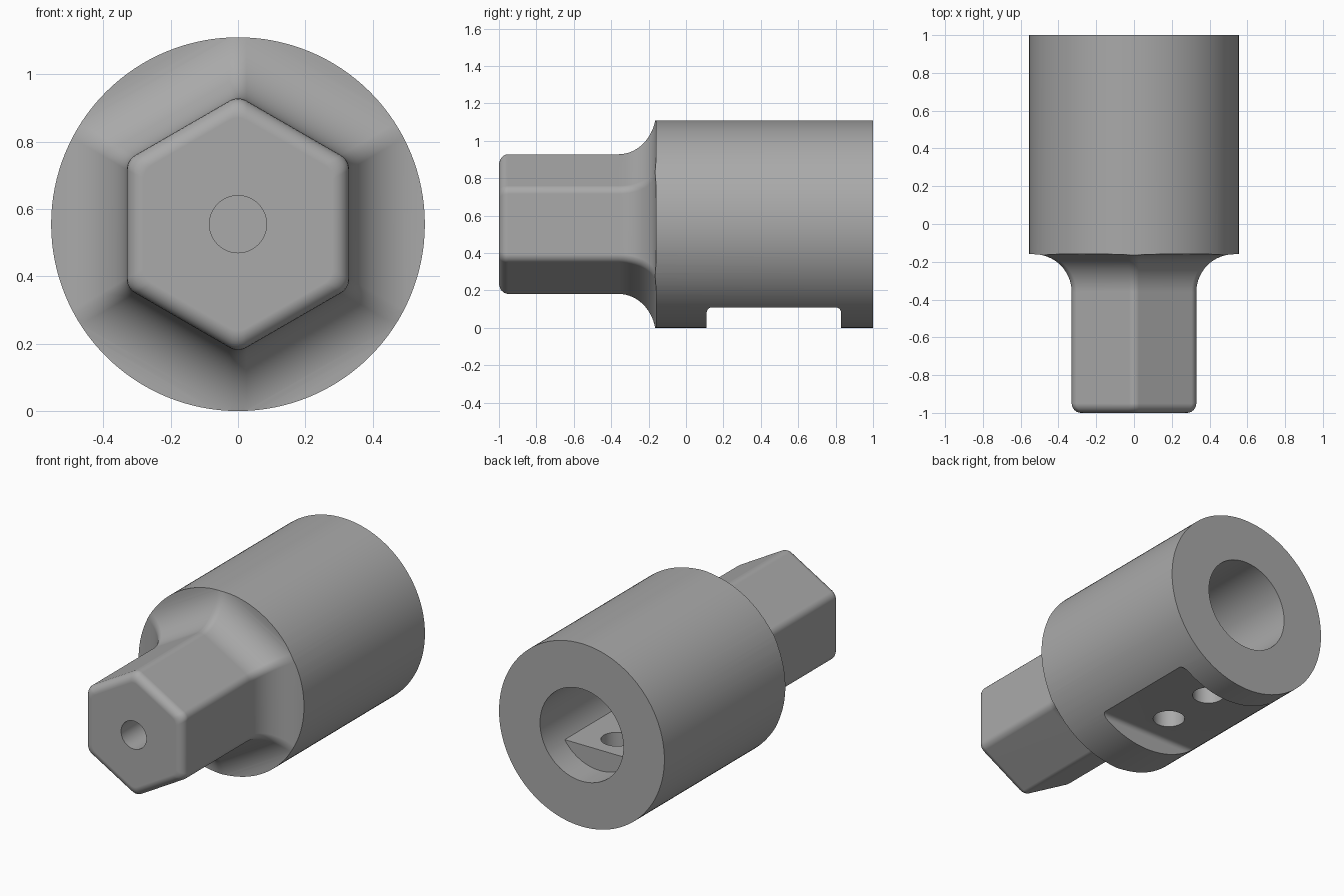
import bpy, bmesh
from math import pi, cos, sin, sqrt, radians
from mathutils import Vector

old = bpy.data.objects.get("Cube")
if old:
    bpy.data.objects.remove(old, do_unlink=True)

AXIS_Z = 0.555    # height of the turning axis
BODY_R = 0.555
BORE_R = 0.28
SHOULDER = -0.16  # front plane of the round body

steel = bpy.data.materials.new("satin grey steel")
steel.use_nodes = True
grey = (0.4, 0.4, 0.4, 1)
steel.diffuse_color = grey
steel.node_tree.nodes["Principled BSDF"].inputs["Base Color"].default_value = grey


def loft(name, rings):
    """Skin closed rings of points and cap both ends."""
    bm = bmesh.new()
    loops = [[bm.verts.new(p) for p in ring] for ring in rings]
    n = len(loops[0])
    for a, b in zip(loops, loops[1:]):
        for i in range(n):
            j = (i + 1) % n
            bm.faces.new((a[i], a[j], b[j], b[i]))
    bm.faces.new(loops[0])
    bm.faces.new(loops[-1])
    bmesh.ops.recalc_face_normals(bm, faces=bm.faces)
    mesh = bpy.data.meshes.new(name)
    bm.to_mesh(mesh)
    bm.free()
    mesh.materials.append(steel)
    obj = bpy.data.objects.new(name, mesh)
    bpy.context.collection.objects.link(obj)
    return obj


def rod_y(name, r, y0, y1, n):
    """Round bar along the turning axis."""
    ring = [(r * cos(2 * pi * i / n), r * sin(2 * pi * i / n)) for i in range(n)]
    return loft(name, [[(x, y, AXIS_Z + z) for x, z in ring] for y in (y0, y1)])


def rod_z(name, r, y, z0, z1, n=40):
    """Round upright bar."""
    ring = [(r * cos(2 * pi * i / n), y + r * sin(2 * pi * i / n)) for i in range(n)]
    return loft(name, [[(px, py, z) for px, py in ring] for z in (z0, z1)])


def prism_x(name, outline, half):
    """Extrude a (y, z) outline across the model."""
    return loft(name, [[(x, y, z) for y, z in outline] for x in (-half, half)])


def combine(target, tool, operation):
    mod = target.modifiers.new(operation.title(), "BOOLEAN")
    mod.operation, mod.solver, mod.object = operation, "EXACT", tool
    bpy.context.view_layer.objects.active = target
    bpy.ops.object.modifier_apply(modifier=mod.name)
    bpy.data.objects.remove(tool, do_unlink=True)


def hexagon(y, apothem, r=0.05, steps=6):
    """Hexagon with rounded corners, one corner up."""
    pts = []
    for k in range(6):
        mid = radians(90 + 60 * k)
        reach = (apothem - r) / cos(pi / 6)
        for s in range(steps + 1):
            a = mid - pi / 6 + pi / 3 * s / steps
            pts.append((reach * cos(mid) + r * cos(a), y,
                        AXIS_Z + reach * sin(mid) + r * sin(a)))
    return pts


# Hex drive: rounded front edge, straight shank, flare into the shoulder
SHANK, EDGE, FLARE = 0.33, 0.05, 0.2
sections = []
for i in range(7):
    a = pi / 2 * i / 6
    sections.append((-1 + EDGE * (1 - cos(a)), SHANK - EDGE * (1 - sin(a))))
for i in range(17):
    a = pi / 2 * i / 16
    sections.append((SHOULDER - FLARE * (1 - sin(a)), SHANK + FLARE * (1 - cos(a))))
sections += [(SHOULDER, 0.75), (1.1, 0.75)]
adapter = loft("hex_drive_adapter", [hexagon(y, a) for y, a in sections])

# Round body: trim the flare and the rear to a cylinder
combine(adapter, rod_y("body_envelope", BODY_R, -1.2, 1, 128), "INTERSECT")

# Rear bore with a flat ledge for a D-shaped shaft
combine(adapter, rod_y("rear_bore", BORE_R, 0, 1.2, 80), "DIFFERENCE")
ledge = [(-0.05, 0.2), (0.83, 0.2), (0.83, 0.4), (-0.05, 0.4)]
combine(adapter, prism_x("bore_ledge", ledge, 0.26), "UNION")

# Blind centre hole in the front face
combine(adapter, rod_y("front_hole", 0.085, -1.2, -0.6, 48), "DIFFERENCE")

# Flat slot across the underside with rounded inner corners
Y0, Y1, TOP, R = 0.11, 0.83, 0.11, 0.03
slot = [(Y0, -0.2), (Y1, -0.2)]
for cy, start in ((Y1 - R, 0), (Y0 + R, pi / 2)):
    for i in range(6):
        a = start + pi / 2 * i / 5
        slot.append((cy + R * cos(a), TOP - R + R * sin(a)))
combine(adapter, prism_x("under_slot", slot, 0.8), "DIFFERENCE")

# Two set-screw holes from the slot into the bore
for y in (0.31, 0.66):
    combine(adapter, rod_z("screw_hole", 0.09, y, -0.1, 0.5), "DIFFERENCE")

# Smooth shading with crisp machined edges
bpy.ops.object.select_all(action="DESELECT")
adapter.select_set(True)
bpy.context.view_layer.objects.active = adapter
bpy.ops.object.shade_smooth_by_angle(angle=radians(30))
weighted = adapter.modifiers.new("Weighted normals", "WEIGHTED_NORMAL")
weighted.keep_sharp = True
